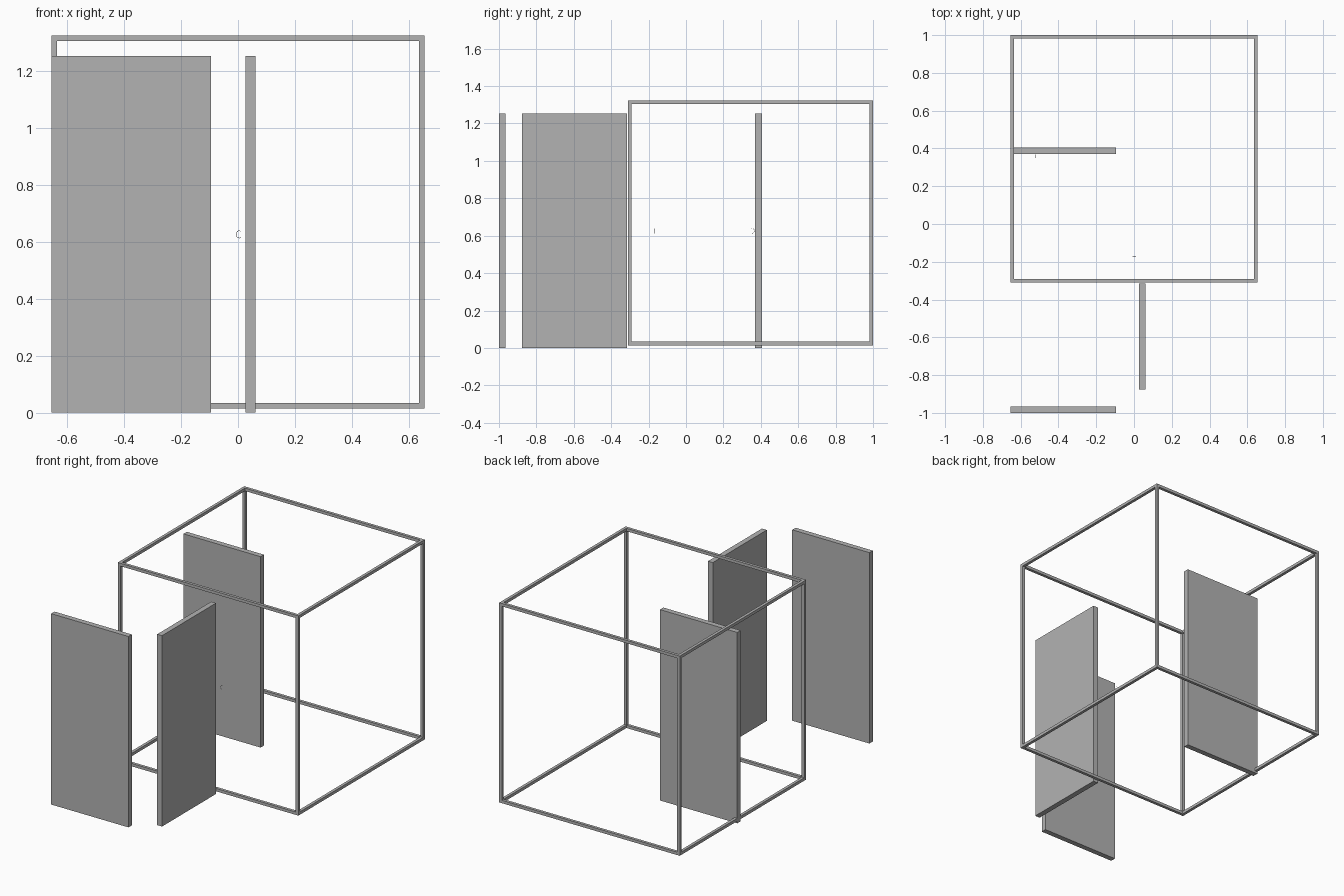
import bpy, bmesh, math
from mathutils import Vector

cube = bpy.data.objects.get("Cube")
if cube:
    bpy.data.objects.remove(cube, do_unlink=True)

grey = bpy.data.materials.new("plain_grey")
grey.use_nodes = True
colour = (0.45, 0.45, 0.45, 1)
grey.diffuse_color = colour
grey.node_tree.nodes["Principled BSDF"].inputs["Base Color"].default_value = colour


def add_object(name, data):
    ob = bpy.data.objects.new(name, data)
    data.materials.append(grey)
    bpy.context.collection.objects.link(ob)
    return ob


def box(name, low, high):
    low, high = Vector(low), Vector(high)
    size, mid = high - low, (low + high) / 2
    bm = bmesh.new()
    bmesh.ops.create_cube(bm, size=1)
    for v in bm.verts:
        v.co = Vector(a * b for a, b in zip(v.co, size)) + mid
    mesh = bpy.data.meshes.new(name)
    bm.to_mesh(mesh)
    bm.free()
    return add_object(name, mesh)


# Open cubic frame: four square bars along each axis, posts full height
LOW, HIGH, BAR = (-0.655, -0.31, 0.014), (0.655, 1.0, 1.324), 0.019
for axis, label in enumerate(("cross_bar", "depth_bar", "post")):
    others = [a for a in range(3) if a != axis]
    for i in range(4):
        low, high = list(LOW), list(HIGH)
        for bit, a in enumerate(others):
            if i >> bit & 1:
                low[a] = HIGH[a] - BAR
            else:
                high[a] = LOW[a] + BAR
        # shorten bars so they butt instead of overlapping
        for a in {0: (0,), 1: (1,), 2: ()}[axis]:
            low[a] += BAR
            high[a] -= BAR
        box(f"frame_{label}_{i + 1}", low, high)

# Three upright panels of equal size
TALL, WIDE, THICK = 1.252, 0.56, 0.035
box("front_panel", (-0.655, -1.0, 0), (-0.655 + WIDE, -1.0 + THICK, TALL))
box("rear_panel", (-0.655, 0.37, 0), (-0.655 + WIDE, 0.37 + THICK, TALL))
box("side_panel", (0.027, -0.876, 0), (0.027 + THICK, -0.876 + WIDE, TALL))


# Tiny bent wire hooks
def hook(name, place, turn):
    curve = bpy.data.curves.new(name, "CURVE")
    curve.dimensions = "3D"
    curve.bevel_depth = 0.0008
    curve.bevel_resolution = 0
    spline = curve.splines.new("POLY")
    spline.points.add(8)
    for i, p in enumerate(spline.points):
        t = math.radians(60 + 30 * i)
        p.co = (0.011 * math.cos(t), 0, 0.013 * math.sin(t), 1)
    ob = add_object(name, curve)
    ob.location = place
    ob.rotation_euler.z = turn


hook("middle_hook", (0.004, -0.17, 0.626), 0)
hook("side_hook", (0.004, -0.45, 0.626), 0)
hook("rear_hook", (-0.52, 0.355, 0.626), -math.pi / 2)
